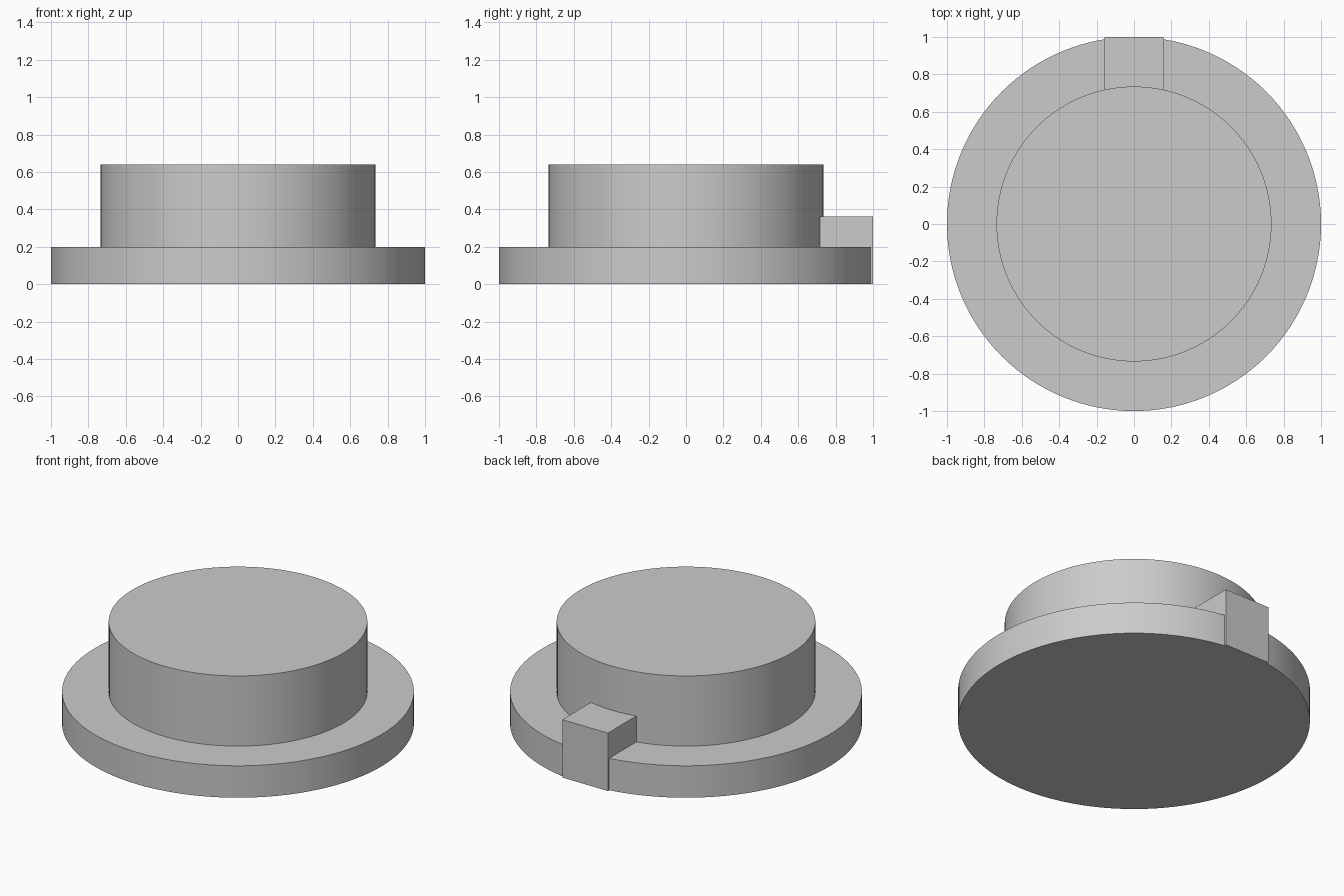
import bpy

cube = bpy.data.objects.get("Cube")
if cube:
    bpy.data.objects.remove(cube, do_unlink=True)

# Single plain grey material
grey = bpy.data.materials.new("plain grey")
grey.use_nodes = True
colour = (0.6, 0.6, 0.6, 1)
grey.diffuse_color = colour
grey.node_tree.nodes["Principled BSDF"].inputs["Base Color"].default_value = colour


def disc(name, radius, bottom, top):
    bpy.ops.mesh.primitive_cylinder_add(
        vertices=128, radius=radius, depth=top - bottom,
        location=(0, 0, (bottom + top) / 2))
    obj = bpy.context.object
    obj.name = name
    obj.data.materials.append(grey)
    bpy.ops.object.shade_smooth_by_angle()
    return obj


def block(name, low, high):
    centre = [(a + b) / 2 for a, b in zip(low, high)]
    bpy.ops.mesh.primitive_cube_add(size=1, location=centre)
    obj = bpy.context.object
    obj.name = name
    obj.scale = [b - a for a, b in zip(low, high)]
    bpy.ops.object.transform_apply(location=False, rotation=False, scale=True)
    obj.data.materials.append(grey)
    return obj


# Wide base flange and narrower raised body
flange = disc("base_flange", 1.0, 0, 0.2)
body = disc("raised_body", 0.735, 0.2, 0.64)

# Locating key at the back, running down through the flange
key = block("locating_key", (-0.158, 0.7, 0), (0.158, 1.0, 0.363))
